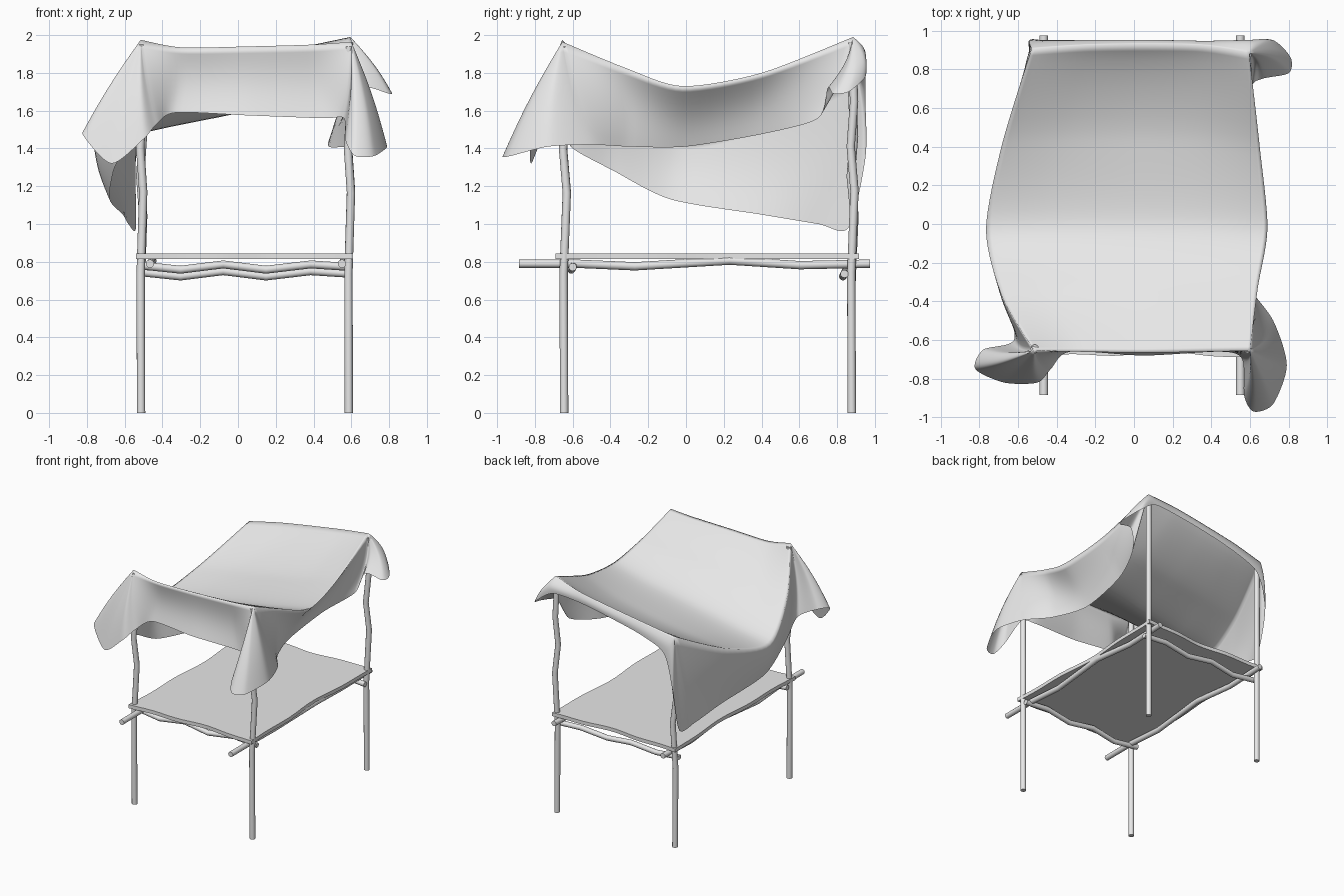
import bpy, bmesh, math
from mathutils import Vector

cube = bpy.data.objects.get("Cube")
if cube:
    bpy.data.objects.remove(cube, do_unlink=True)

grey = bpy.data.materials.new("plain_grey")
grey.use_nodes = True
colour = (0.8, 0.8, 0.8, 1)
grey.diffuse_color = colour
grey.node_tree.nodes["Principled BSDF"].inputs["Base Color"].default_value = colour


def add_mesh(name, bm, angle):
    """Turn a bmesh into a smooth-shaded object."""
    bmesh.ops.recalc_face_normals(bm, faces=bm.faces)
    mesh = bpy.data.meshes.new(name)
    bm.to_mesh(mesh)
    bm.free()
    mesh.materials.append(grey)
    obj = bpy.data.objects.new(name, mesh)
    bpy.context.collection.objects.link(obj)
    bpy.ops.object.select_all(action='DESELECT')
    obj.select_set(True)
    bpy.context.view_layer.objects.active = obj
    bpy.ops.object.shade_smooth_by_angle(angle=math.radians(angle))
    return obj


def bridge(bm, lower, upper):
    """Join two closed rings of vertices with quads."""
    count = len(lower)
    for i in range(count):
        j = (i + 1) % count
        bm.faces.new((lower[i], lower[j], upper[j], upper[i]))


def pole(name, path, radius, sides=12):
    """A crooked round stick swept along a path."""
    bm = bmesh.new()
    path = [Vector(p) for p in path]
    axis = (path[-1] - path[0]).normalized()
    side = axis.cross(Vector((0, 0, 1)) if abs(axis.z) < 0.5 else Vector((1, 0, 0))).normalized()
    other = axis.cross(side)
    rings = []
    for p in path:
        ring = []
        for k in range(sides):
            a = math.tau * k / sides
            ring.append(bm.verts.new(p + radius * (math.cos(a) * side + math.sin(a) * other)))
        rings.append(ring)
    for a, b in zip(rings, rings[1:]):
        bridge(bm, a, b)
    bm.faces.new(rings[0])
    bm.faces.new(rings[-1])
    return add_mesh(name, bm, 40)


# Four crooked corner posts: base x, base y, height
posts = {
    "front_right_post": (-0.513, -0.645, 1.95),
    "front_left_post": (0.587, -0.645, 1.94),
    "back_left_post": (0.587, 0.878, 1.96),
    "back_right_post": (-0.513, 0.878, 1.74),
}
bends = [(0, 0), (0.38, -0.003), (0.6, 0.014), (0.72, -0.006), (0.84, 0.012), (1, 0)]
for name, (x, y, height) in posts.items():
    pole(name, [(x + b * 0.8, y + b, t * height) for t, b in bends], 0.022)

# Long side rails and short cross rails under the top
waves = [(0, 0), (0.16, 0), (0.33, -0.014), (0.6, 0.016), (0.8, -0.008), (1, 0)]
for name, x in (("right_side_rail", -0.466), ("left_side_rail", 0.55)):
    pole(name, [(x + 0.8 * w, -0.885 + 1.86 * t, 0.79 + w) for t, w in waves], 0.022)
ripples = [(0, 0.01), (0.2, -0.014), (0.4, 0.014), (0.6, -0.014), (0.81, 0.014), (1, 0)]
for name, y, z in (("front_cross_rail", -0.6, 0.772), ("back_cross_rail", 0.838, 0.736)):
    pole(name, [(-0.53 + 1.13 * t, y + w * 0.5, z + w) for t, w in ripples], 0.021)

# Thin table top with gently uneven edges
bm = bmesh.new()
corners = [Vector(c) for c in ((-0.54, -0.69), (0.61, -0.69), (0.61, 0.915), (-0.54, 0.915))]
outline = []
for i, start in enumerate(corners):
    edge = corners[(i + 1) % 4] - start
    inward = Vector((-edge.y, edge.x)).normalized()
    for k in range(16):
        t = k / 16
        dip = math.sin(math.pi * t) * (0.022 + 0.013 * math.sin(math.tau * 2 * t + i))
        outline.append(start + edge * t + inward * dip)
levels = [[bm.verts.new((p.x, p.y, z)) for p in outline] for z in (0.815, 0.845)]
bridge(bm, *levels)
for level in levels:
    bm.faces.new(level)
add_mesh("table_top", bm, 30)

# Canopy cloth: ridge and hem points around the edge, and the bulge between them
ridge, hem, bulge, side_starts = [], [], [], []


def corner(top, puff, hems):
    """Fan of cloth hanging from one post top."""
    for h in hems:
        ridge.append(Vector(top))
        hem.append(Vector(h))
        bulge.append(puff)
    side_starts.append(len(ridge) - 1)


def side(puff, pairs):
    """Cloth hanging between two posts."""
    for r, h in pairs:
        ridge.append(Vector(r))
        hem.append(Vector(h))
        bulge.append(puff)


corner((-0.515, -0.655, 1.975), 0.02, [
    (-0.62, -0.6, 1.4), (-0.78, -0.65, 1.49), (-0.82, -0.75, 1.47),
    (-0.67, -0.82, 1.32), (-0.5, -0.82, 1.45), (-0.43, -0.75, 1.53)])
side(-0.03, [((-0.3, -0.66, 1.935), (-0.33, -0.66, 1.59)),
             ((0.05, -0.665, 1.94), (0.05, -0.68, 1.575)),
             ((0.4, -0.66, 1.95), (0.45, -0.66, 1.56))])
corner((0.6, -0.655, 1.965), 0.02, [
    (0.56, -0.7, 1.56), (0.57, -0.89, 1.44), (0.62, -0.97, 1.36),
    (0.72, -0.93, 1.36), (0.79, -0.73, 1.41), (0.72, -0.5, 1.42)])
side(-0.03, [((0.64, -0.33, 1.83), (0.58, -0.3, 1.41)),
             ((0.69, -0.02, 1.73), (0.48, 0, 1.41)),
             ((0.65, 0.4, 1.8), (0.5, 0.42, 1.48))])
corner((0.595, 0.885, 1.99), 0.03, [
    (0.6, 0.7, 1.56), (0.66, 0.75, 1.72), (0.8, 0.78, 1.69),
    (0.81, 0.86, 1.7), (0.72, 0.95, 1.78), (0.58, 0.95, 1.87)])
side(0.01, [((0.35, 0.925, 1.94), (0.35, 0.945, 1.86)),
            ((0.05, 0.93, 1.89), (0.05, 0.95, 1.81)),
            ((-0.25, 0.925, 1.84), (-0.25, 0.95, 1.74))])
corner((-0.53, 0.905, 1.785), 0.015, [
    (-0.46, 0.95, 1.64), (-0.54, 0.95, 1.35), (-0.54, 0.86, 0.98), (-0.58, 0.7, 1.0)])
side(0.015, [((-0.68, 0.42, 1.54), (-0.61, 0.4, 1.05)),
             ((-0.765, -0.03, 1.43), (-0.68, -0.08, 1.13)),
             ((-0.68, -0.38, 1.68), (-0.66, -0.38, 1.28))])

STEPS = 8
SPAN = 4 * STEPS


def smooth_loop(values):
    """Closed smooth curve through points or numbers."""
    result = []
    count = len(values)
    for i in range(count):
        a, b, c, d = (values[(i + k) % count] for k in (-1, 0, 1, 2))
        ease = 0 if b == c else 0.4
        m, n = (c - a) * ease, (d - b) * ease
        for s in range(STEPS):
            t = s / STEPS
            u = 1 - t
            result.append(b * (1 + 2 * t) * u * u + m * t * u * u
                          + c * t * t * (3 - 2 * t) - n * t * t * u)
    return result


ridge_loop, hem_loop, bulge_loop = (smooth_loop(v) for v in (ridge, hem, bulge))
bm = bmesh.new()

# Hanging flaps and corner folds
rings = []
for k in range(11):
    t = k / 10
    ring = []
    for r, h, b in zip(ridge_loop, hem_loop, bulge_loop):
        out = Vector((r.x, r.y, 0)).normalized() * b * math.sin(math.pi * t)
        ring.append(bm.verts.new(r.lerp(h, t) + out))
    rings.append(ring)
for a, b in zip(rings, rings[1:]):
    bridge(bm, a, b)

# Sagging roof blended from its four ridge lines
front, left, back, right = (
    [rings[0][(s * STEPS + k) % len(ridge_loop)] for k in range(SPAN + 1)] for s in side_starts)
back.reverse()
right.reverse()
roof = [front]
for j in range(1, SPAN):
    v = j / SPAN
    row = [right[j]]
    for i in range(1, SPAN):
        u = i / SPAN
        p = (front[i].co * (1 - v) + back[i].co * v + right[j].co * (1 - u) + left[j].co * u
             - (front[0].co * (1 - u) + front[-1].co * u) * (1 - v)
             - (back[0].co * (1 - u) + back[-1].co * u) * v)
        p.z += math.sin(math.pi * u) * (0.03 * math.sin(math.pi * v) - 0.06 * math.sin(math.pi * v ** 4))
        row.append(bm.verts.new(p))
    roof.append(row + [left[j]])
roof.append(back)
for low, high in zip(roof, roof[1:]):
    for i in range(SPAN):
        bm.faces.new((low[i], low[i + 1], high[i + 1], high[i]))
bmesh.ops.remove_doubles(bm, verts=bm.verts, dist=0.0005)
add_mesh("canopy_cloth", bm, 180)
